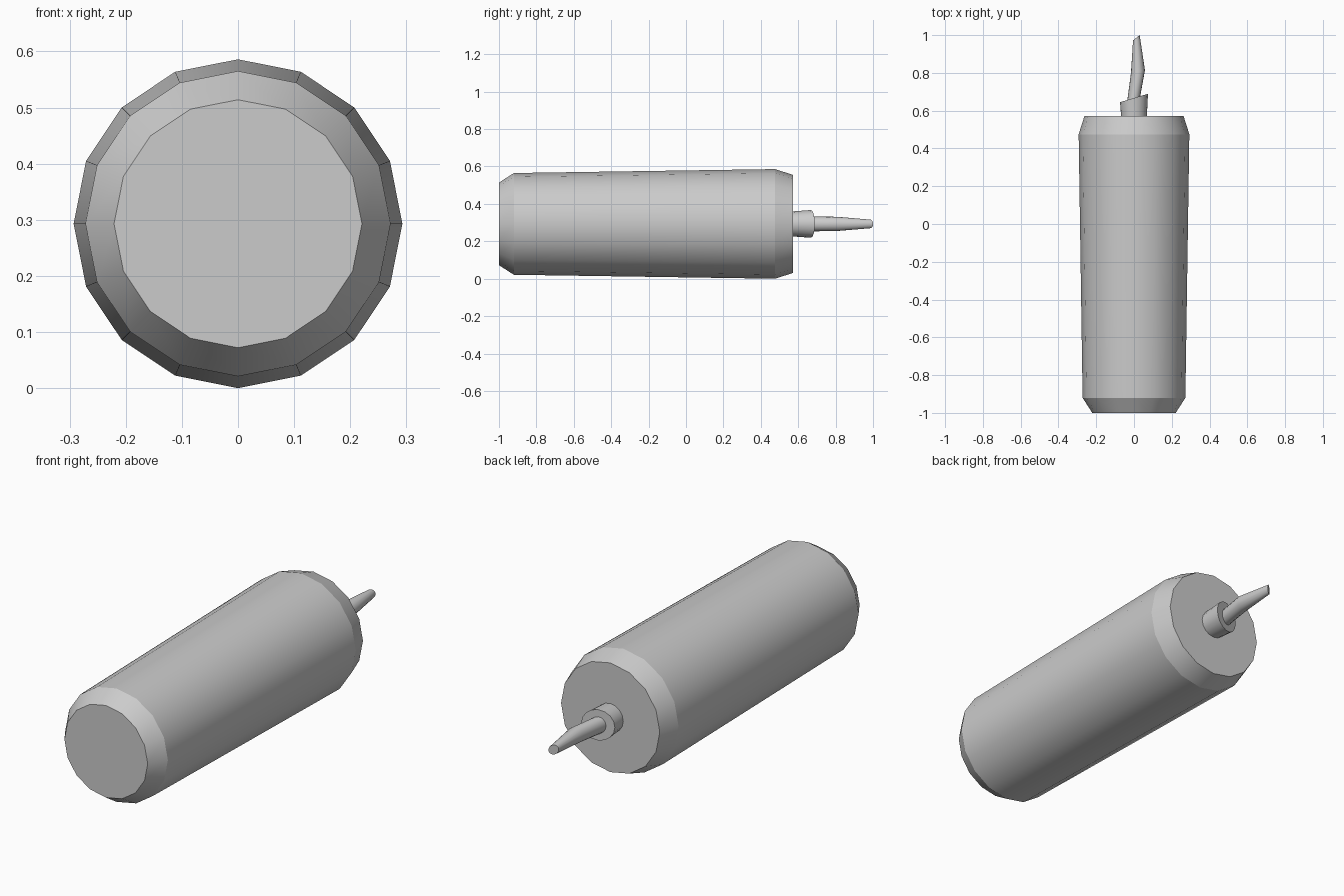
import bpy, bmesh, math

cube = bpy.data.objects.get("Cube")
if cube:
    bpy.data.objects.remove(cube, do_unlink=True)

AXIS_Z = 0.293
SIDES = 16

grey = bpy.data.materials.new("light_grey")
grey.use_nodes = True
grey.diffuse_color = (0.6, 0.6, 0.6, 1)
grey.node_tree.nodes["Principled BSDF"].inputs["Base Color"].default_value = (0.6, 0.6, 0.6, 1)


def loft(name, sections):
    """Capped tube along y; each section is (x, y, x radius, z radius, slant)."""
    bm = bmesh.new()
    rings = []
    for cx, cy, rx, rz, slant in sections:
        ring = []
        for i in range(SIDES):
            a = 2 * math.pi * i / SIDES
            dx = rx * math.cos(a)
            ring.append(bm.verts.new((cx + dx, cy + slant * dx, AXIS_Z + rz * math.sin(a))))
        rings.append(ring)
    for low, high in zip(rings, rings[1:]):
        for i in range(SIDES):
            j = (i + 1) % SIDES
            bm.faces.new((low[i], low[j], high[j], high[i])).smooth = True
    bm.faces.new(rings[0])
    bm.faces.new(rings[-1])
    bmesh.ops.recalc_face_normals(bm, faces=bm.faces)
    # Rings stay crisp, lengthwise edges stay smooth
    for ring in rings:
        for i in range(SIDES):
            bm.edges.get((ring[i], ring[(i + 1) % SIDES])).smooth = False
    mesh = bpy.data.meshes.new(name)
    bm.to_mesh(mesh)
    bm.free()
    mesh.materials.append(grey)
    obj = bpy.data.objects.new(name, mesh)
    bpy.context.collection.objects.link(obj)
    return obj


# Tapered body with chamfered ends
body_profile = [(-1, 0.221), (-0.92, 0.272), (0.475, 0.293), (0.573, 0.262)]
loft("body", [(0, y, r, r, 0) for y, r in body_profile])

# Collar with a slanted rim
loft("collar", [(0, 0.57, 0.068, 0.067, 0), (0, 0.667, 0.074, 0.074, 0.3)])

# Bent, tapering nozzle with a cut tip
nozzle = loft("nozzle", [
    (-0.002, 0.66, 0.034, 0.04, 0.3),
    (0.021, 0.807, 0.037, 0.038, 0.2),
    (0.0125, 0.986, 0.0175, 0.023, 0.8),
])
# The bend itself is soft
for edge in nozzle.data.edges:
    if all(SIDES <= v < 2 * SIDES for v in edge.vertices):
        edge.use_edge_sharp = False
